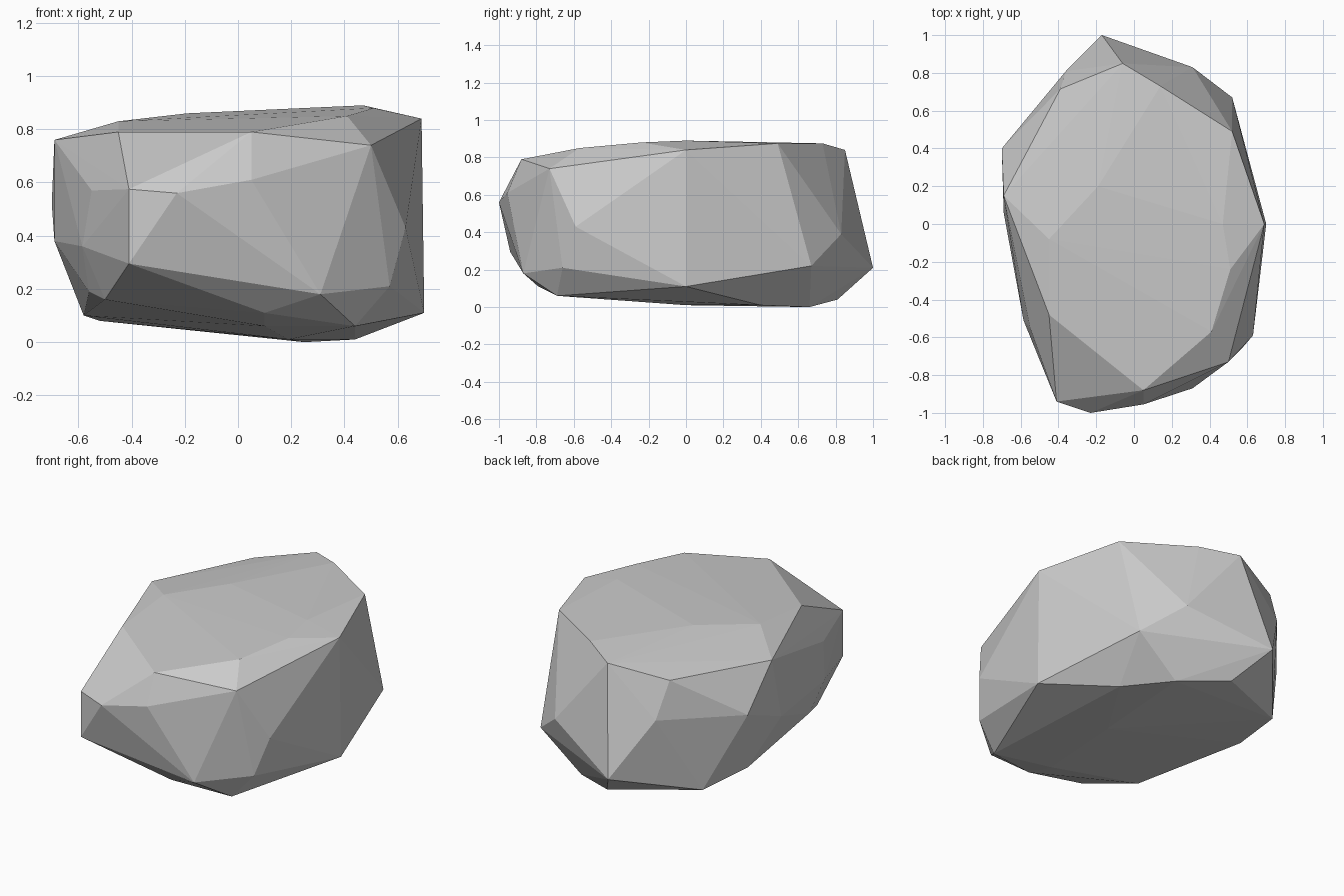
import bpy, bmesh

# Corner points of the boulder, grouped by region (x, y, z)
top = [(0.05, -0.88, 0.79), (0.50, -0.73, 0.74), (0.41, -0.57, 0.85), (0.51, -0.24, 0.88),
       (0.69, 0.0, 0.84), (0.47, 0.0, 0.89), (0.52, 0.49, 0.875), (0.14, 0.73, 0.875),
       (-0.06, 0.85, 0.84), (-0.39, 0.715, 0.77), (-0.69, 0.15, 0.76), (-0.45, -0.08, 0.83),
       (-0.45, -0.48, 0.79), (-0.19, 0.2, 0.86)]
sides = [(-0.41, -0.94, 0.575), (-0.23, -1.0, 0.56), (-0.41, -0.94, 0.295), (0.05, -0.955, 0.61),
         (0.31, -0.87, 0.18), (0.57, -0.66, 0.21), (0.63, -0.59, 0.43), (0.70, 0.0, 0.11),
         (0.52, 0.67, 0.22), (0.31, 0.83, 0.39), (-0.17, 1.0, 0.21), (-0.36, 0.81, 0.55),
         (-0.70, 0.40, 0.52), (-0.69, 0.06, 0.38), (-0.585, -0.51, 0.36), (-0.55, -0.55, 0.57)]
bottom = [(-0.5, -0.56, 0.16), (-0.56, -0.4, 0.19), (0.10, -0.79, 0.11), (0.44, -0.69, 0.06),
          (0.10, -0.6, 0.06), (0.44, 0.4, 0.01), (0.25, 0.66, 0.0), (-0.03, 0.81, 0.04),
          (-0.52, 0.58, 0.08), (-0.58, 0.23, 0.10), (0.19, 0.0, 0.01)]

# Wrap the corners in a faceted hull
bm = bmesh.new()
for p in top + sides + bottom:
    bm.verts.new(p)
bmesh.ops.convex_hull(bm, input=bm.verts)
loose = [v for v in bm.verts if not v.link_faces]
bmesh.ops.delete(bm, geom=loose, context='VERTS')
bmesh.ops.recalc_face_normals(bm, faces=bm.faces)

mesh = bpy.data.meshes.new("boulder")
bm.to_mesh(mesh)
bm.free()
rock = bpy.data.objects.new("boulder", mesh)
bpy.context.collection.objects.link(rock)
